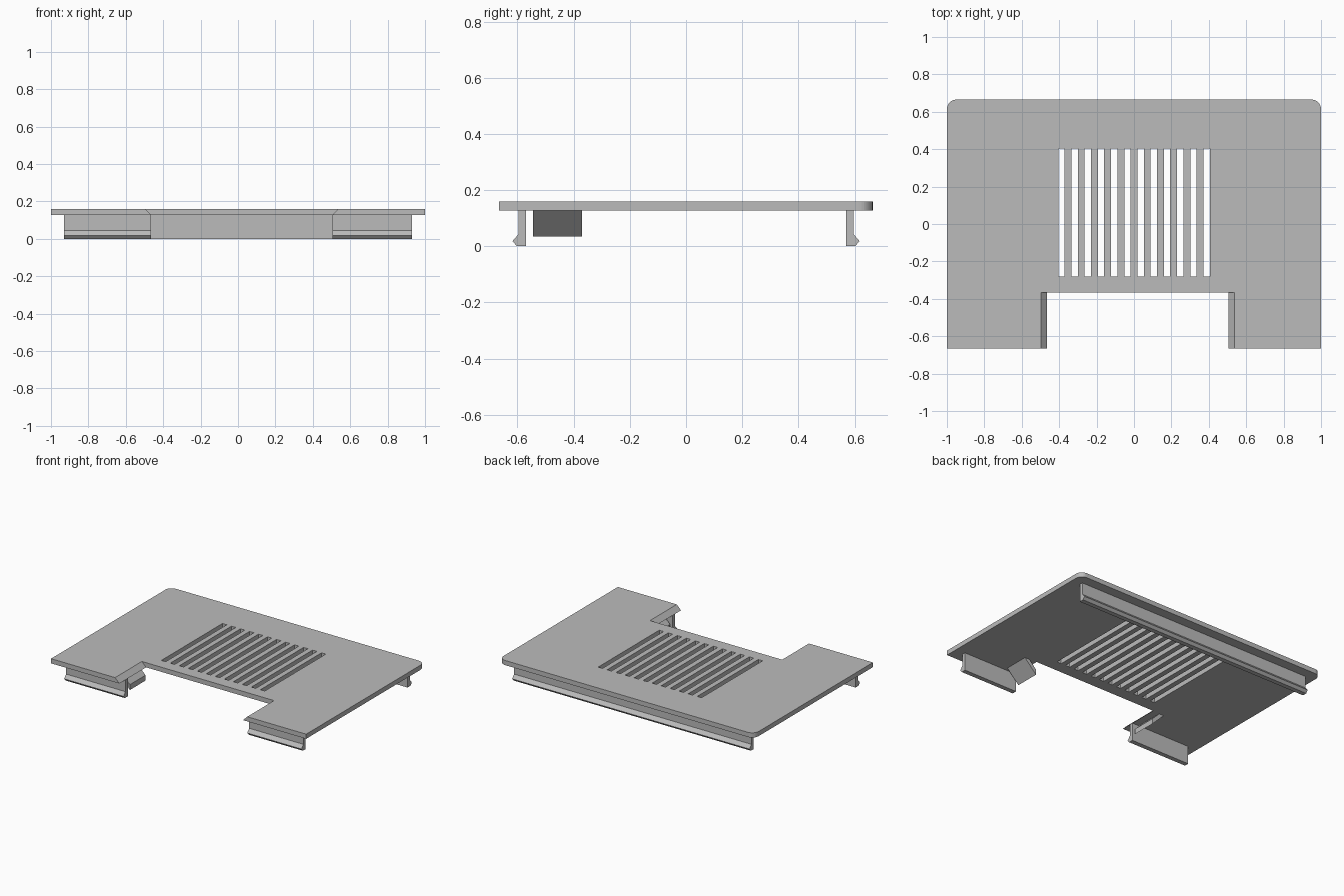
import bpy, bmesh, math
from mathutils import Vector

if "Cube" in bpy.data.objects:
    bpy.data.objects.remove(bpy.data.objects["Cube"], do_unlink=True)

grey = bpy.data.materials.new("light_grey_plastic")
grey.use_nodes = True
colour = (0.5, 0.5, 0.5, 1)
grey.diffuse_color = colour
grey.node_tree.nodes["Principled BSDF"].inputs["Base Color"].default_value = colour

TOP, UNDER = 0.16, 0.127      # plate faces
HALF_Y = 0.665
NOTCH_X, NOTCH_HALF = 0.02, 0.485
NOTCH_BACK = -0.365


def prism(name, profile, axis, start, end):
    """Extrude a 2D profile along an axis; profile is (x,y), (x,z) or (y,z)."""
    place = {"x": lambda p: (start, p[0], p[1]),
             "y": lambda p: (p[0], start, p[1]),
             "z": lambda p: (p[0], p[1], start)}[axis]
    step = Vector([(end - start) * (axis == a) for a in "xyz"])
    bm = bmesh.new()
    face = bm.faces.new([bm.verts.new(place(p)) for p in profile])
    extruded = bmesh.ops.extrude_face_region(bm, geom=[face])["geom"]
    verts = [v for v in extruded if isinstance(v, bmesh.types.BMVert)]
    bmesh.ops.translate(bm, verts=verts, vec=step)
    bmesh.ops.recalc_face_normals(bm, faces=bm.faces)
    mesh = bpy.data.meshes.new(name)
    bm.to_mesh(mesh)
    bm.free()
    mesh.materials.append(grey)
    obj = bpy.data.objects.new(name, mesh)
    bpy.context.collection.objects.link(obj)
    return obj


def cut(target, cutter):
    """Subtract the cutter, then discard it."""
    cutter.hide_render = True
    mod = target.modifiers.new("cut", "BOOLEAN")
    mod.operation, mod.solver, mod.object = "DIFFERENCE", "EXACT", cutter
    bpy.context.view_layer.objects.active = target
    bpy.ops.object.modifier_apply(modifier=mod.name)
    bpy.data.objects.remove(cutter, do_unlink=True)


# Cover plate with rounded rear corners
radius = 0.05
outline = [(-1, -HALF_Y), (1, -HALF_Y)]
for cx, first in ((1 - radius, 0), (radius - 1, 90)):
    for i in range(9):
        a = math.radians(first + i * 90 / 8)
        outline.append((cx + radius * math.cos(a),
                        HALF_Y - radius + radius * math.sin(a)))
plate = prism("cover_plate", outline, "z", UNDER, TOP)

# Front notch with sloping sides, wider at the top
low, high = NOTCH_HALF - 0.033, NOTCH_HALF + 0.066
notch = [(NOTCH_X - low, UNDER - 0.033), (NOTCH_X + low, UNDER - 0.033),
         (NOTCH_X + high, TOP + 0.033), (NOTCH_X - high, TOP + 0.033)]
cut(plate, prism("notch_cutter", notch, "y", -1, NOTCH_BACK))

# Row of ventilation slots
for i in range(12):
    x0 = -0.405 + i * 0.0706
    slot = [(x0, -0.28), (x0 + 0.034, -0.28), (x0 + 0.034, 0.405), (x0, 0.405)]
    cut(plate, prism("slot_cutter", slot, "z", 0, 0.3))

# Snap clips: a thin wall with an outward hook at its foot
hook = [(0.57, UNDER), (0.57, 0), (0.602, 0), (0.618, 0.018),
        (0.596, 0.043), (0.596, UNDER)]
front_hook = [(-y, z) for y, z in hook]
prism("rear_clip", hook, "x", -0.93, 0.93)
prism("front_right_clip", front_hook, "x", -0.93, NOTCH_X - NOTCH_HALF)
prism("front_left_clip", front_hook, "x", NOTCH_X + NOTCH_HALF, 0.93)

# Slanted guide rails beneath the notch sides
rail = [(0.54, UNDER), (0.578, UNDER), (0.486, 0.035), (0.486, 0.073)]
for name, side in (("right_guide_rail", -1), ("left_guide_rail", 1)):
    prism(name, [(NOTCH_X + side * x, z) for x, z in rail], "y", -0.545, -0.37)
